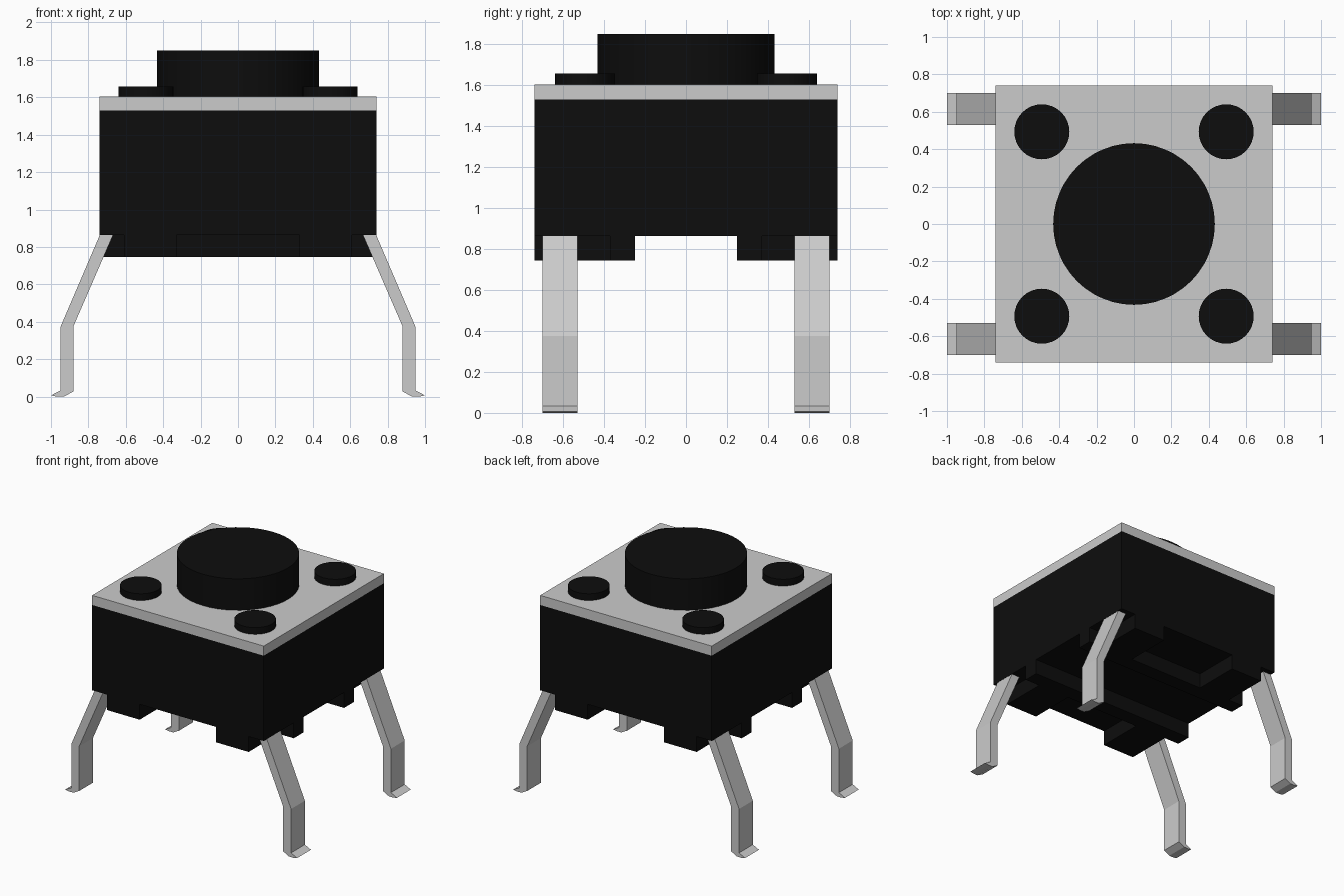
import bpy
import bmesh
from mathutils import Vector

if "Cube" in bpy.data.objects:
    bpy.data.objects.remove(bpy.data.objects["Cube"])

black = bpy.data.materials.new("black_plastic")
black.diffuse_color = (0.004, 0.004, 0.004, 1)
black.use_nodes = True
black.node_tree.nodes["Principled BSDF"].inputs["Base Color"].default_value = black.diffuse_color


def prism(name, points, depth, mat=None):
    """Extrude a closed outline of 3D points along the vector depth."""
    bm = bmesh.new()
    face = bm.faces.new([bm.verts.new(p) for p in points])
    result = bmesh.ops.extrude_face_region(bm, geom=[face], use_keep_orig=True)
    moved = [v for v in result["geom"] if isinstance(v, bmesh.types.BMVert)]
    bmesh.ops.translate(bm, verts=moved, vec=Vector(depth))
    bmesh.ops.recalc_face_normals(bm, faces=bm.faces[:])
    mesh = bpy.data.meshes.new(name)
    bm.to_mesh(mesh)
    bm.free()
    obj = bpy.data.objects.new(name, mesh)
    bpy.context.collection.objects.link(obj)
    if mat:
        mesh.materials.append(mat)
    return obj


def slab(name, half, z0, z1, mat=None):
    corners = [(-half, -half, z0), (half, -half, z0), (half, half, z0), (-half, half, z0)]
    return prism(name, corners, (0, 0, z1 - z0), mat)


def disc(name, x, y, radius, z0, z1, sides):
    bpy.ops.mesh.primitive_cylinder_add(vertices=sides, radius=radius, depth=z1 - z0,
                                        location=(x, y, (z0 + z1) / 2))
    obj = bpy.context.object
    obj.name = name
    obj.data.materials.append(black)
    bpy.ops.object.shade_smooth_by_angle()


# Housing and metal cover plate
slab("housing", 0.74, 0.865, 1.53, black)
slab("cover_plate", 0.74, 1.53, 1.605)

# Plunger and the four corner rivets
disc("plunger", 0, 0, 0.432, 1.605, 1.85, 48)
for sx in (-1, 1):
    for sy in (-1, 1):
        disc("rivet", sx * 0.493, sy * 0.493, 0.147, 1.605, 1.657, 32)

# Underside rails: a cross bar with two feet, front and back
half_rail = [(0.74, 0.25), (0.74, 0.37), (0.61, 0.37), (0.61, 0.74), (0.33, 0.74), (0.33, 0.37)]
rail = half_rail + [(-x, y) for x, y in reversed(half_rail)]
for sy, side in ((-1, "front"), (1, "back")):
    prism(side + "_underside_rail", [(x, sy * y, 0.745) for x, y in rail], (0, 0, 0.12), black)

# Bent metal legs with flared tips
leg = [(0.667, 0.866), (0.738, 0.866), (0.948, 0.375), (0.948, 0.033), (1.0, 0.006),
       (0.97, 0.0), (0.93, 0.0), (0.88, 0.027), (0.88, 0.375)]
for sx, end in ((-1, "left"), (1, "right")):
    for sy, side in ((-1, "front"), (1, "back")):
        prism(f"{side}_{end}_leg", [(sx * x, sy * 0.53, z) for x, z in leg], (0, sy * 0.17, 0))
